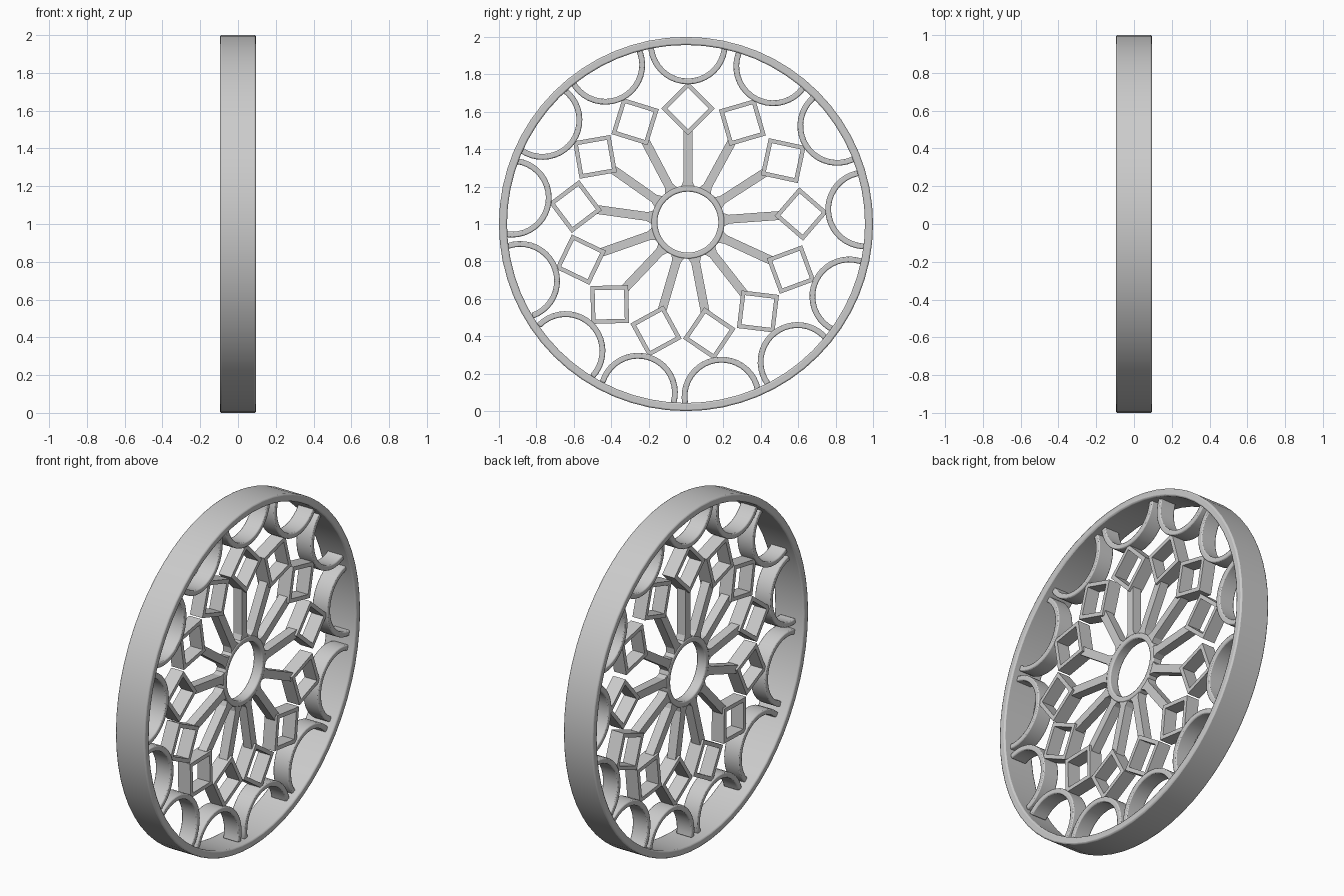
import bpy, bmesh
from math import sin, cos, pi, radians

if "Cube" in bpy.data.objects:
    bpy.data.objects.remove(bpy.data.objects["Cube"])

C = (0.01, 1.01)      # centre of the tracery in (y, z)
XC = 0.008            # mid-plane of the tracery


def place(pts, ang):
    """(radial, tangential) points -> (y, z), turned about the tracery centre."""
    c, s = cos(ang), sin(ang)
    return [(C[0] + r * c - t * s, C[1] + r * s + t * c) for r, t in pts]


def finish(name, bm, bevel, smooth):
    bmesh.ops.recalc_face_normals(bm, faces=bm.faces)
    me = bpy.data.meshes.new(name)
    bm.to_mesh(me)
    bm.free()
    ob = bpy.data.objects.new(name, me)
    bpy.context.collection.objects.link(ob)
    if bevel:
        m = ob.modifiers.new("edge", 'BEVEL')
        m.width, m.segments, m.limit_method = bevel, 2, 'ANGLE'
        m.angle_limit = radians(50)
    if smooth:
        bpy.ops.object.select_all(action='DESELECT')
        ob.select_set(True)
        bpy.context.view_layer.objects.active = ob
        bpy.ops.object.shade_smooth_by_angle(angle=radians(35))
    return ob


def band(name, outer, inner, x0, x1, closed=True, bevel=0.0, smooth=True):
    """Strip between two outlines in the y-z plane, given depth along x."""
    bm = bmesh.new()
    rings = [[bm.verts.new((x, a, b)) for x, (a, b) in
              ((x1, o), (x1, i), (x0, i), (x0, o))] for o, i in zip(outer, inner)]
    n = len(rings)
    for k in range(n if closed else n - 1):
        p, q = rings[k], rings[(k + 1) % n]
        for j in range(4):
            bm.faces.new((p[j], p[(j + 1) % 4], q[(j + 1) % 4], q[j]))
    if not closed:
        bm.faces.new(rings[0])
        bm.faces.new(rings[-1])
    return finish(name, bm, bevel, smooth)


def slab(name, outline, x0, x1):
    """Solid plate with a given outline."""
    bm = bmesh.new()
    f = bm.faces.new([bm.verts.new((x0, a, b)) for a, b in outline])
    ext = bmesh.ops.extrude_face_region(bm, geom=[f])['geom']
    vs = [v for v in ext if isinstance(v, bmesh.types.BMVert)]
    bmesh.ops.translate(bm, verts=vs, vec=(x1 - x0, 0, 0))
    return finish(name, bm, 0, False)


def circle(r, n, c):
    return [(c[0] + r * cos(2 * pi * k / n), c[1] + r * sin(2 * pi * k / n))
            for k in range(n)]


def half(r, n=20):
    """Half circle centred on the rim, bulging toward the hub."""
    return [(0.95 + r * cos(pi / 2 + pi * k / n), r * sin(pi / 2 + pi * k / n))
            for k in range(n + 1)]


def diamond(h):
    return [(0.607 + h, 0), (0.607, h), (0.607 - h, 0), (0.607, -h)]


# outer rim and hub ring
band("outer_rim", circle(1.0, 64, (0, 1)), circle(0.957, 64, (0, 1)),
     -0.095, 0.095, bevel=0.008)
band("hub_ring", circle(0.196, 48, C), circle(0.163, 48, C),
     XC - 0.03, XC + 0.03, bevel=0.007)

# thirteen petals, spaced slightly unevenly
angles = [90, 61.3, 32.8, 4.1] + [-24.7 - 27.2 * k for k in range(9)]
side = [(0.18, 0.045), (0.197, 0.033), (0.22, 0.0235), (0.487, 0.0235)]
spoke = side + [(r, -t) for r, t in reversed(side)]
for i, deg in enumerate(angles):
    a = radians(deg)
    slab(f"spoke_{i}", place(spoke, a), XC - 0.027, XC + 0.027)
    band(f"diamond_{i}", place(diamond(0.143), a), place(diamond(0.111), a),
         XC - 0.04, XC + 0.04, smooth=False)
    band(f"rim_arch_{i}", place(half(0.213), a), place(half(0.182), a),
         XC - 0.049, XC + 0.049, closed=False, bevel=0.006)
